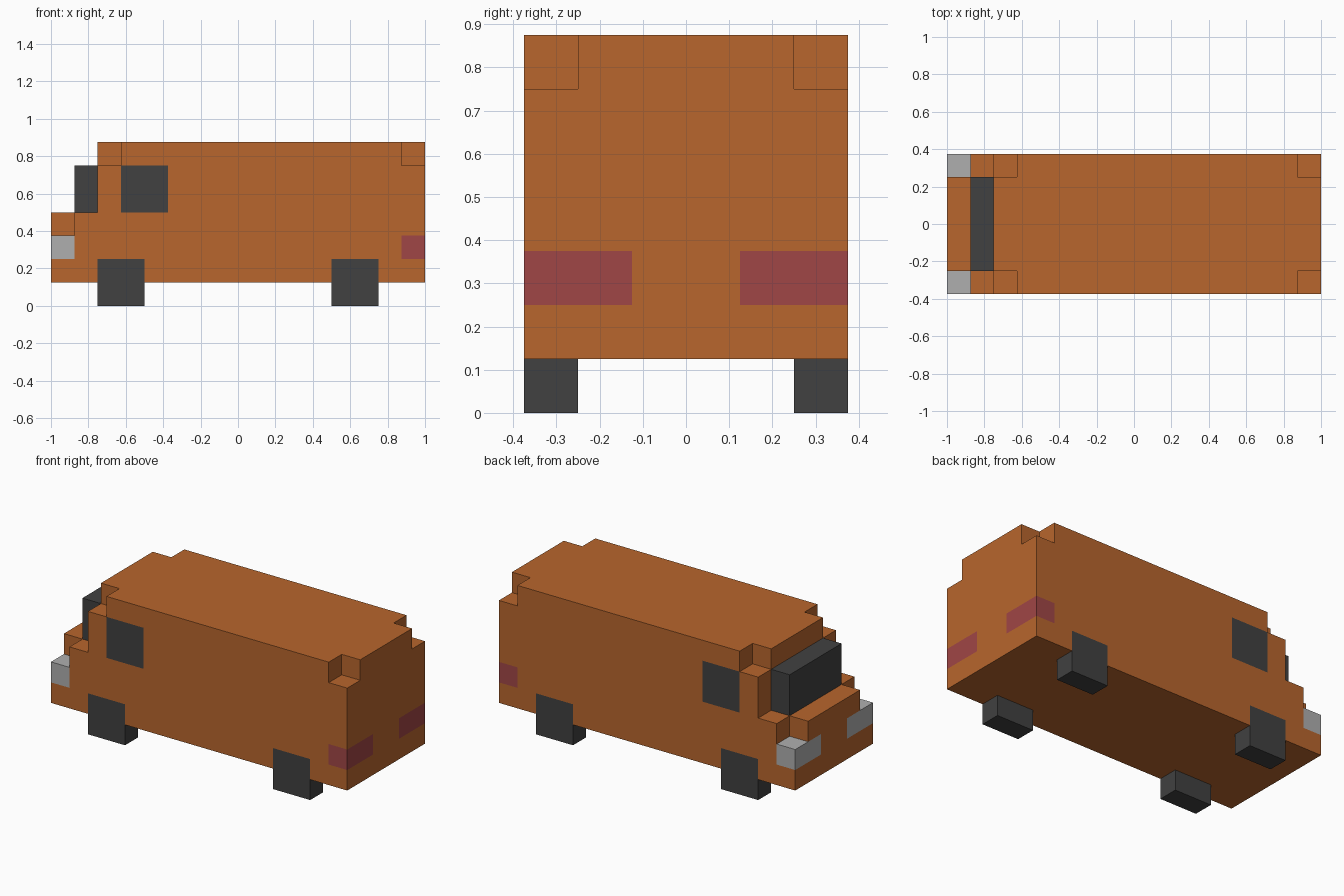
import bpy, bmesh
from mathutils import Vector

if "Cube" in bpy.data.objects:
    bpy.data.objects.remove(bpy.data.objects["Cube"])

U = 0.125      # one block
cells = {}     # (x, y, z) block -> part name


def srgb(r, g, b):
    lin = [c / 255 / 12.92 if c < 11 else ((c / 255 + 0.055) / 1.055) ** 2.4 for c in (r, g, b)]
    return (*lin, 1.0)


def material(name, *rgb):
    m = bpy.data.materials.new(name)
    m.diffuse_color = srgb(*rgb)
    m.use_nodes = True
    m.node_tree.nodes["Principled BSDF"].inputs["Base Color"].default_value = m.diffuse_color
    return m


def fill(part, x0, x1, y0, y1, z0, z1):
    """Fill a box of blocks, mirrored across y = 0; part None carves it away."""
    for x in range(x0, x1):
        for y in range(y0, y1):
            for z in range(z0, z1):
                for c in ((x, y, z), (x, -1 - y, z)):
                    if part:
                        cells[c] = part
                    else:
                        cells.pop(c, None)


def build(part, mat):
    """Skin the outer faces of one part and merge the flat areas."""
    bm = bmesh.new()
    for c in [k for k, v in cells.items() if v == part]:
        for axis in range(3):
            for s in (-1, 1):
                n = list(c)
                n[axis] += s
                if tuple(n) in cells:
                    continue
                quad = []
                for a, b in ((0, 0), (1, 0), (1, 1), (0, 1)):
                    p = Vector(c)
                    p[axis] += s > 0
                    p[(axis + 1) % 3] += a
                    p[(axis + 2) % 3] += b
                    quad.append(bm.verts.new(p * U))
                bm.faces.new(quad if s > 0 else quad[::-1])
    bmesh.ops.remove_doubles(bm, verts=bm.verts, dist=1e-4)
    bmesh.ops.dissolve_limit(bm, angle_limit=0.02, verts=bm.verts, edges=bm.edges)
    me = bpy.data.meshes.new(part)
    bm.to_mesh(me)
    bm.free()
    me.materials.append(mat)
    bpy.context.collection.objects.link(bpy.data.objects.new(part, me))


# Van body: nose, cowl, cabin
fill("body", -8, -7, 0, 3, 1, 4)
fill("body", -7, -6, 0, 3, 1, 4)
fill("body", -6, 8, 0, 3, 1, 7)
# Notched nose and roof corners
fill(None, -8, -7, 2, 3, 3, 4)
fill(None, -6, -5, 2, 3, 6, 7)
fill(None, 7, 8, 2, 3, 6, 7)
# Glass
fill("windshield", -7, -6, 0, 2, 4, 6)
fill("side_windows", -5, -3, 2, 3, 4, 6)
# Lamps
fill("headlights", -8, -7, 1, 3, 2, 3)
fill("tail_lights", 7, 8, 1, 3, 2, 3)
# Wheels
fill("front_wheels", -6, -4, 2, 3, 0, 2)
fill("rear_wheels", 4, 6, 2, 3, 0, 2)

orange = material("orange paint", 184, 102, 45)
dark = material("dark grey", 65, 65, 65)
grey = material("light grey", 175, 175, 175)
red = material("lamp red", 160, 70, 70)

for part, mat in (("body", orange), ("windshield", dark), ("side_windows", dark),
                  ("headlights", grey), ("tail_lights", red),
                  ("front_wheels", dark), ("rear_wheels", dark)):
    build(part, mat)
